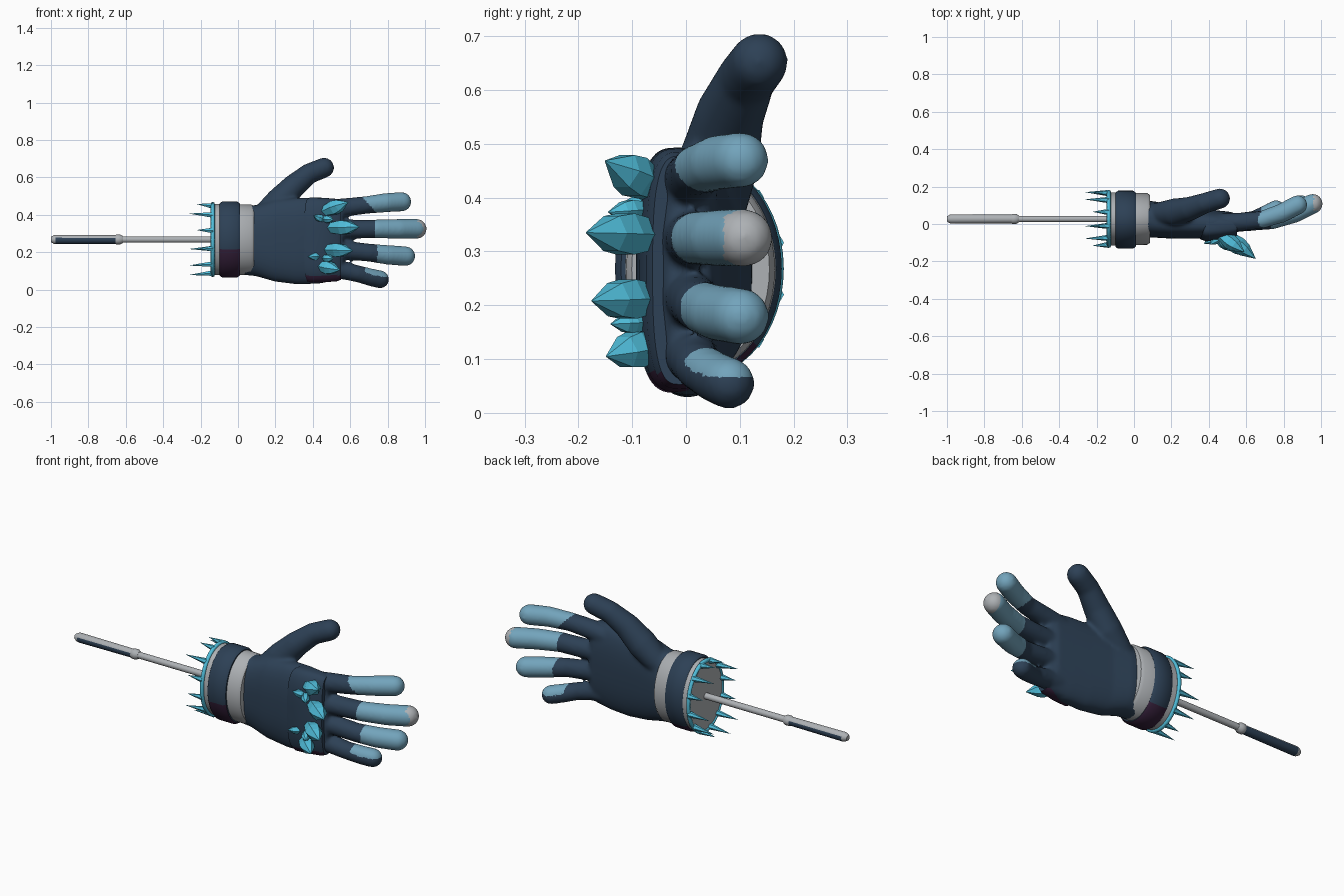
import bpy, bmesh, math
from mathutils import Vector

if "Cube" in bpy.data.objects:
    bpy.data.objects.remove(bpy.data.objects["Cube"])


def material(name, rgb):
    m = bpy.data.materials.new(name)
    m.diffuse_color = (*rgb, 1)
    m.use_nodes = True
    m.node_tree.nodes["Principled BSDF"].inputs["Base Color"].default_value = m.diffuse_color
    return m


NAVY = material("navy", (0.026, 0.052, 0.092))
GREY = material("light_grey", (0.42, 0.44, 0.46))
BLUE = material("pale_blue", (0.17, 0.37, 0.50))
CYAN = material("cyan_crystal", (0.08, 0.51, 0.70))
PURPLE = material("dark_purple", (0.035, 0.014, 0.042))


def loft(bm, secs, n=32, p=2.0, tip=False):
    """Skin superelliptic sections (x, y, z, ry, rz) set square to their path."""
    pts = [Vector(s[:3]) for s in secs]
    rows = []
    for i, s in enumerate(secs):
        t = (pts[min(i + 1, len(pts) - 1)] - pts[max(i - 1, 0)]).normalized()
        rows.append((pts[i], t, s[3], s[4]))
    if tip:  # rounded end
        c, t, a, b = rows[-1]
        for k in (0.3, 0.6, 0.9, 1.15, 1.38):
            rows.append((c + t * a * math.sin(k), t, a * math.cos(k), b * math.cos(k)))
    rings = []
    for c, t, a, b in rows:
        v = (Vector((0, 0, 1)) - t * t.z).normalized()
        u = v.cross(t)
        ring = []
        for k in range(n):
            ang = 2 * math.pi * k / n
            cs, sn = math.cos(ang), math.sin(ang)
            cu = math.copysign(abs(cs) ** (2 / p), cs) * a
            cv = math.copysign(abs(sn) ** (2 / p), sn) * b
            ring.append(bm.verts.new(c + u * cu + v * cv))
        rings.append(ring)
    for r, q in zip(rings, rings[1:]):
        for k in range(n):
            bm.faces.new((r[k], r[(k + 1) % n], q[(k + 1) % n], q[k]))
    bm.faces.new(rings[0][::-1])
    bm.faces.new(rings[-1])


def finish(bm, name, mats, smooth=True, rule=None):
    bmesh.ops.recalc_face_normals(bm, faces=bm.faces)
    me = bpy.data.meshes.new(name)
    bm.to_mesh(me)
    bm.free()
    ob = bpy.data.objects.new(name, me)
    bpy.context.collection.objects.link(ob)
    paint(ob, mats, rule)
    if smooth:
        bpy.ops.object.select_all(action='DESELECT')
        ob.select_set(True)
        bpy.context.view_layer.objects.active = ob
        bpy.ops.object.shade_smooth_by_angle(angle=math.radians(40))
    return ob


def paint(ob, mats, rule):
    for m in mats:
        ob.data.materials.append(m)
    if rule:
        for f in ob.data.polygons:
            f.material_index = rule(f.center, f.normal)


# Hand: palm, fingers and thumb fused by a remesh
bm = bmesh.new()
loft(bm, [(0.03, 0.025, 0.265, 0.10, 0.185), (0.10, 0.025, 0.262, 0.097, 0.19),
          (0.20, 0.01, 0.263, 0.088, 0.22), (0.32, 0.003, 0.26, 0.082, 0.232),
          (0.43, 0.0, 0.262, 0.074, 0.23), (0.52, 0.003, 0.262, 0.062, 0.215),
          (0.56, 0.005, 0.262, 0.04, 0.20)], 48, 2.5)
fingers = [
    [(0.42, 0, 0.415, 0.055), (0.55, 0.01, 0.437, 0.05), (0.68, 0.022, 0.452, 0.047),
     (0.79, 0.058, 0.465, 0.051), (0.875, 0.102, 0.470, 0.052)],
    [(0.42, 0, 0.315, 0.055), (0.56, 0.008, 0.323, 0.05), (0.74, 0.022, 0.325, 0.05),
     (0.86, 0.06, 0.325, 0.053), (0.955, 0.108, 0.325, 0.054)],
    [(0.42, 0, 0.215, 0.055), (0.56, 0.01, 0.212, 0.05), (0.70, 0.025, 0.198, 0.048),
     (0.80, 0.058, 0.186, 0.052), (0.895, 0.102, 0.179, 0.053)],
    [(0.42, 0, 0.112, 0.055), (0.55, 0.01, 0.105, 0.048), (0.64, 0.025, 0.085, 0.045),
     (0.71, 0.055, 0.066, 0.047), (0.76, 0.08, 0.055, 0.048)],
    # thumb
    [(0.12, 0.05, 0.38, 0.062), (0.22, 0.062, 0.47, 0.075), (0.30, 0.082, 0.555, 0.064),
     (0.38, 0.112, 0.62, 0.055), (0.46, 0.136, 0.652, 0.054)]]
for path in fingers:
    loft(bm, [(x, y, z, r, r) for x, y, z, r in path], 24, tip=True)
hand = finish(bm, "hand", [], smooth=False)
rem = hand.modifiers.new("fuse", 'REMESH')
rem.mode = 'VOXEL'
rem.voxel_size = 0.009
sm = hand.modifiers.new("soften", 'SMOOTH')
sm.factor, sm.iterations = 0.5, 8
fused = bpy.data.meshes.new_from_object(
    hand.evaluated_get(bpy.context.evaluated_depsgraph_get()))
hand.modifiers.clear()
hand.data = fused
fused.polygons.foreach_set("use_smooth", [True] * len(fused.polygons))


def finger_colour(c, n):
    if c.z > 0.54 or c.x < 0.6:
        return 0
    if c.z > 0.395:                                   # index
        return int(c.x > 0.66 + (0.5 - c.z) * 0.9)
    if c.z > 0.26:                                    # middle, with a worn tip
        return 2 if c.x > 0.962 and c.y > 0.07 else int(c.x > 0.73)
    if c.z > 0.125 or c.x > 0.82:                     # ring
        return int(c.x > 0.745)
    return int(c.x > 0.68 and n.z > 0.25)             # little


paint(hand, [NAVY, BLUE, GREY], finger_colour)

# Knuckle plate on the back of the hand
bm = bmesh.new()
loft(bm, [(0.38, -0.014, 0.265, 0.072, 0.222), (0.385, -0.016, 0.265, 0.077, 0.228),
          (0.46, -0.014, 0.265, 0.073, 0.226), (0.53, -0.012, 0.265, 0.062, 0.22),
          (0.55, -0.012, 0.265, 0.05, 0.212)], 64, 3.0)
finish(bm, "knuckle_plate", [NAVY, PURPLE], rule=lambda c, n: int(c.z < 0.075))

# Wrist cuff
bm = bmesh.new()
loft(bm, [(-0.14, 0.027, 0.268, 0.143, 0.190), (-0.03, 0.027, 0.268, 0.141, 0.189),
          (0.07, 0.027, 0.267, 0.138, 0.188), (0.085, 0.027, 0.267, 0.128, 0.178)], 48)
finish(bm, "wrist_cuff", [GREY])

# Strap around the cuff, purple underneath
bm = bmesh.new()
loft(bm, [(-0.098, 0.023, 0.268, 0.146, 0.193), (-0.085, 0.023, 0.268, 0.155, 0.203),
          (-0.005, 0.023, 0.268, 0.155, 0.203), (0.01, 0.023, 0.268, 0.144, 0.193)], 48)
finish(bm, "cuff_strap", [NAVY, PURPLE],
       rule=lambda c, n: int(c.z < 0.21 and c.y < 0.13 and abs(n.x) < 0.95))

# Crystal rim of the cuff
bpy.ops.mesh.primitive_torus_add(major_radius=0.19, minor_radius=0.011,
                                 major_segments=48, minor_segments=8)
rim = bpy.context.object
rim.name = "crystal_rim"
for v in rim.data.vertices:
    x, y, z = v.co
    v.co = (-0.135 + z, 0.027 + x * 0.77, 0.268 + y)
rim.data.flip_normals()
bm = bmesh.new()
bm.from_mesh(rim.data)
bmesh.ops.recalc_face_normals(bm, faces=bm.faces)
bm.to_mesh(rim.data)
bm.free()
rim.data.polygons.foreach_set("use_smooth", [True] * len(rim.data.polygons))
paint(rim, [CYAN], None)


def shard(bm, a, b, r, stops, n=6):
    """Faceted spike from a to b; stops are (fraction, radius factor)."""
    a, b = Vector(a), Vector(b)
    rows = [(*(a.lerp(b, f)), r * k, r * k) for f, k in stops]
    loft(bm, rows, n)


# Spikes around the rim, pointing backwards
bm = bmesh.new()
for i in range(12):
    ang = 2 * math.pi * (i + 0.5) / 12
    cy, cz = math.cos(ang), math.sin(ang)
    length = 0.12 if i % 3 == 1 or i % 3 == 2 and i > 6 else 0.08
    shard(bm, (-0.135, 0.027 + 0.143 * cy, 0.268 + 0.186 * cz),
          (-0.14 - length, 0.027 + 0.148 * cy, 0.268 + 0.196 * cz),
          0.017, [(0, 1), (1, 0.03)])
finish(bm, "rim_spikes", [CYAN], smooth=False)

# Crystals growing from the knuckles
bm = bmesh.new()
big = [(0, 0.55), (0.5, 1), (0.68, 0.85), (1, 0.03)]
for a, b, r in [
        ((0.44, -0.04, 0.41), (0.59, -0.15, 0.468), 0.042),
        ((0.47, -0.04, 0.33), (0.65, -0.185, 0.335), 0.044),
        ((0.45, -0.04, 0.215), (0.615, -0.175, 0.208), 0.042),
        ((0.42, -0.04, 0.13), (0.545, -0.148, 0.105), 0.038),
        ((0.47, -0.06, 0.37), (0.405, -0.11, 0.395), 0.022),
        ((0.45, -0.06, 0.38), (0.51, -0.145, 0.373), 0.022),
        ((0.45, -0.06, 0.18), (0.375, -0.105, 0.175), 0.022),
        ((0.45, -0.06, 0.17), (0.51, -0.14, 0.165), 0.022)]:
    shard(bm, a, b, r, big)
finish(bm, "knuckle_crystals", [CYAN], smooth=False)


# Rod with a thicker grip
def rod_part(name, profile, mats, rule=None):
    b = bmesh.new()
    loft(b, [(x, 0.027, 0.268, r, r) for x, r in profile], 16)
    finish(b, name, mats, rule=rule)


rod_part("rod", [(-0.64, 0.017), (-0.12, 0.017)], [GREY])
rod_part("rod_collar", [(-0.66, 0.02), (-0.65, 0.027), (-0.63, 0.027), (-0.615, 0.018)], [GREY])
rod_part("rod_grip", [(-1.0, 0.014), (-0.985, 0.023), (-0.975, 0.025), (-0.655, 0.023)],
         [GREY, NAVY], lambda c, n: int(c.x > -0.97 and n.z < 0.5))
